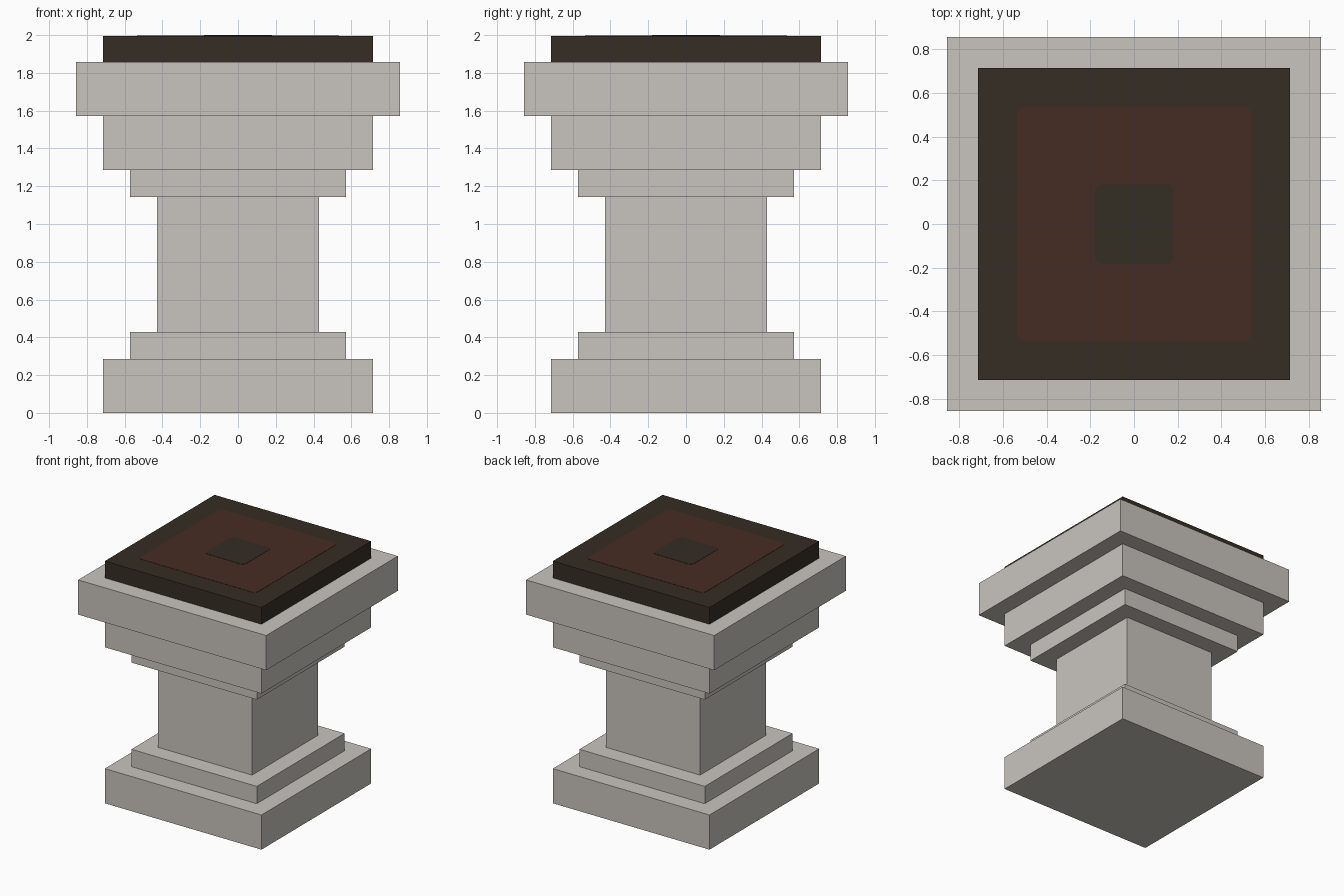
import bpy
import bmesh

cube = bpy.data.objects.get("Cube")
if cube:
    bpy.data.objects.remove(cube, do_unlink=True)


def srgb(*rgb):
    """8-bit display colour to linear RGBA."""
    return tuple(((c / 255 + 0.055) / 1.055) ** 2.4 for c in rgb) + (1.0,)


def material(name, colour):
    mat = bpy.data.materials.new(name)
    mat.use_nodes = True
    mat.diffuse_color = colour
    bsdf = next(n for n in mat.node_tree.nodes if n.type == 'BSDF_PRINCIPLED')
    bsdf.inputs["Base Color"].default_value = colour
    bsdf.inputs["Roughness"].default_value = 0.9
    return mat


stone = material("pale stone", srgb(201, 197, 191))
dark_brown = material("dark brown", srgb(54, 45, 35))
red_brown = material("red brown", srgb(70, 44, 35))
dark_olive = material("dark olive", srgb(51, 45, 35))


def slab(name, half, z0, z1, mat, corner=0.0):
    """Square slab between two heights, optionally with rounded upright edges."""
    bm = bmesh.new()
    bmesh.ops.create_cube(bm, size=1.0)
    for v in bm.verts:
        v.co.x *= 2 * half
        v.co.y *= 2 * half
        v.co.z = z1 if v.co.z > 0 else z0
    if corner:
        upright = [e for e in bm.edges
                   if abs(e.verts[0].co.z - e.verts[1].co.z) > 1e-5]
        bmesh.ops.bevel(bm, geom=upright, offset=corner, segments=3,
                        profile=0.5, affect='EDGES', clamp_overlap=False)
    mesh = bpy.data.meshes.new(name)
    bm.to_mesh(mesh)
    bm.free()
    mesh.materials.append(mat)
    obj = bpy.data.objects.new(name, mesh)
    bpy.context.collection.objects.link(obj)
    return obj


# Stepped stone pedestal, from the ground up; sizes in units of 1/14
U = 1 / 14
for name, half, z0, z1 in [
    ("base", 10, 0, 4),
    ("base_step", 8, 4, 6),
    ("column", 6, 6, 16),
    ("capital_step", 8, 16, 18),
    ("capital", 10, 18, 22),
    ("table_slab", 12, 22, 26),
]:
    slab(name, half * U, z0 * U, z1 * U, stone)

# Dark top block with two thin painted squares
slab("top_block", 10 * U, 26 * U, 1.996, dark_brown)
slab("top_red_square", 0.535, 1.996, 1.998, red_brown, 0.03)
slab("top_centre_square", 0.18, 1.998, 2.0, dark_olive, 0.03)
